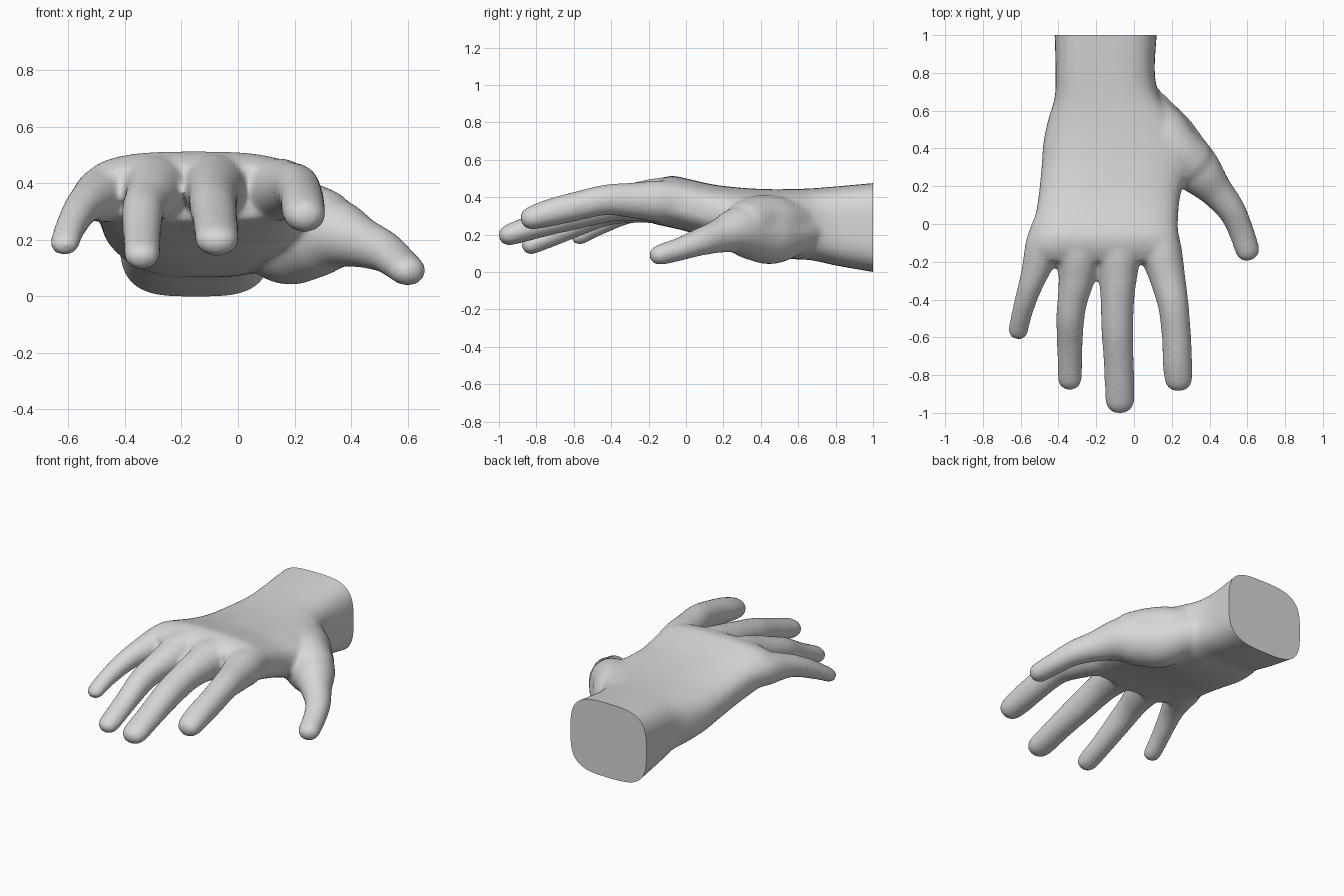
import bpy, bmesh, math
from mathutils import Vector

if "Cube" in bpy.data.objects:
    bpy.data.objects.remove(bpy.data.objects["Cube"])

bm = bmesh.new()


def spline(rows, n=5):
    """Catmull-Rom resampling of rows of numbers."""
    out = []
    for i in range(len(rows) - 1):
        a, b, c, d = (rows[max(i - 1, 0)], rows[i], rows[i + 1], rows[min(i + 2, len(rows) - 1)])
        for k in range(n):
            t = k / n
            out.append([0.5 * (2 * q + (r - p) * t + (2 * p - 5 * q + 4 * r - s) * t * t
                               + (3 * q - p - 3 * r + s) * t ** 3) for p, q, r, s in zip(a, b, c, d)])
    return out + [list(rows[-1])]


def loft(rings):
    """Skin a list of point rings and close both ends."""
    vs = [[bm.verts.new(p) for p in ring] for ring in rings]
    n = len(vs[0])
    for a, b in zip(vs, vs[1:]):
        for i in range(n):
            bm.faces.new((a[i], a[(i + 1) % n], b[(i + 1) % n], b[i]))
    bm.faces.new(vs[0][::-1])
    bm.faces.new(vs[-1])


def digit(points, flat=0.8, sides=24):
    """Tube through (x, y, z, radius) with a domed tip, flattened towards the tip."""
    pts = spline(points)
    rings = []

    def ring(c, t, r, f):
        side = t.cross(Vector((0, 0, 1))).normalized()
        up = side.cross(t) * f
        rings.append([c + r * (math.cos(a) * side + math.sin(a) * up)
                      for a in (2 * math.pi * i / sides for i in range(sides))])
    last = len(pts) - 1
    for i, p in enumerate(pts):
        t = (Vector(pts[min(i + 1, last)][:3]) - Vector(pts[max(i - 1, 0)][:3])).normalized()
        ring(Vector(p[:3]), t, p[3], 1 - (1 - flat) * max(0, (i / last - 0.7) / 0.3))
    c, r = Vector(pts[-1][:3]), pts[-1][3]
    for deg in (20, 40, 58, 74, 85):
        a = math.radians(deg)
        ring(c + t * r * math.sin(a), t, r * math.cos(a) ** 0.75, flat)
    loft(rings)


# wrist and palm: y, x min, x max, z bottom, z top, squareness
palm = [(1.06, -.425, .125, -.01, .48, 3.4), (1.0, -.42, .12, .0, .475, 3.4),
        (.8, -.415, .11, .035, .457, 3.2), (.67, -.42, .14, .063, .447, 2.9),
        (.55, -.455, .225, .07, .443, 2.6), (.43, -.48, .285, .09, .443, 2.5),
        (.3, -.49, .29, .125, .45, 2.5), (.15, -.505, .245, .175, .467, 2.7),
        (0, -.53, .232, .218, .5, 2.9), (-.07, -.545, .238, .235, .514, 2.9),
        (-.14, -.552, .245, .25, .5, 2.8), (-.2, -.535, .24, .265, .465, 2.6)]
rings = []
for y, x0, x1, z0, z1, e in spline(palm):
    ring = []
    for i in range(48):
        a = 2 * math.pi * i / 48
        c, s = math.cos(a), math.sin(a)
        ring.append(((x0 + x1) / 2 + (x1 - x0) / 2 * math.copysign(abs(c) ** (2 / e), c), y,
                     (z0 + z1) / 2 + (z1 - z0) / 2 * math.copysign(abs(s) ** (2 / e), s)))
    rings.append(ring)
loft(rings)

# index, middle, ring, little finger
digit([(.12, .03, .375, .09), (.14, -.13, .378, .112), (.176, -.28, .383, .096), (.208, -.43, .385, .082),
       (.225, -.6, .348, .078), (.23, -.73, .316, .079), (.235, -.81, .293, .076)], .85)
digit([(-.08, .03, .38, .095), (-.083, -.13, .382, .122), (-.085, -.28, .375, .102), (-.088, -.4, .358, .09),
       (-.088, -.56, .32, .085), (-.08, -.75, .262, .08), (-.075, -.925, .205, .079)], .75)
digit([(-.29, .03, .38, .095), (-.293, -.13, .38, .12), (-.303, -.28, .36, .098), (-.325, -.4, .332, .081),
       (-.337, -.5, .298, .075), (-.34, -.66, .22, .068), (-.34, -.815, .15, .065)])
digit([(-.44, .03, .365, .085), (-.475, -.11, .362, .1), (-.525, -.26, .338, .074), (-.56, -.36, .303, .062),
       (-.595, -.48, .24, .055), (-.612, -.56, .192, .054)])

# thumb, the fleshy pad under it and the web that joins it to the palm
digit([(.04, .68, .23, .09), (.16, .48, .195, .15), (.25, .37, .205, .145), (.34, .28, .222, .128),
       (.43, .18, .193, .092), (.515, .075, .16, .075), (.564, -.03, .123, .068), (.598, -.13, .094, .066)], .85)
digit([(0, .70, .28, .07), (.13, .51, .262, .14), (.21, .4, .27, .142), (.28, .34, .255, .135)], 1)

bmesh.ops.recalc_face_normals(bm, faces=bm.faces)
mesh = bpy.data.meshes.new("hand")
bm.to_mesh(mesh)
bm.free()
hand = bpy.data.objects.new("hand", mesh)
bpy.context.collection.objects.link(hand)
bpy.context.view_layer.objects.active = hand
hand.select_set(True)

# fuse the parts and soften the webs
m = hand.modifiers.new("fuse", 'REMESH')
m.mode, m.voxel_size = 'VOXEL', 0.012
m = hand.modifiers.new("soften", 'SMOOTH')
m.factor, m.iterations = 0.5, 16
for name in ("fuse", "soften"):
    bpy.ops.object.modifier_apply(modifier=name)

# cut the wrist off flat and keep everything above the ground
bm = bmesh.new()
bm.from_mesh(hand.data)
for co, no in (((0, 1, 0), (0, 1, 0)), ((0, 0, 0), (0, 0, -1))):
    bmesh.ops.bisect_plane(bm, geom=bm.verts[:] + bm.edges[:] + bm.faces[:],
                           plane_co=co, plane_no=no, clear_outer=True)
    edges = [e for e in bm.edges if e.is_boundary]
    if edges:
        bmesh.ops.holes_fill(bm, edges=edges, sides=0)
bm.to_mesh(hand.data)
bm.free()

grey = bpy.data.materials.new("plain grey")
grey.diffuse_color = (.68, .68, .68, 1)
grey.use_nodes = True
grey.node_tree.nodes["Principled BSDF"].inputs["Base Color"].default_value = grey.diffuse_color
hand.data.materials.clear()
hand.data.materials.append(grey)
bpy.ops.object.shade_smooth_by_angle(angle=math.radians(40))
